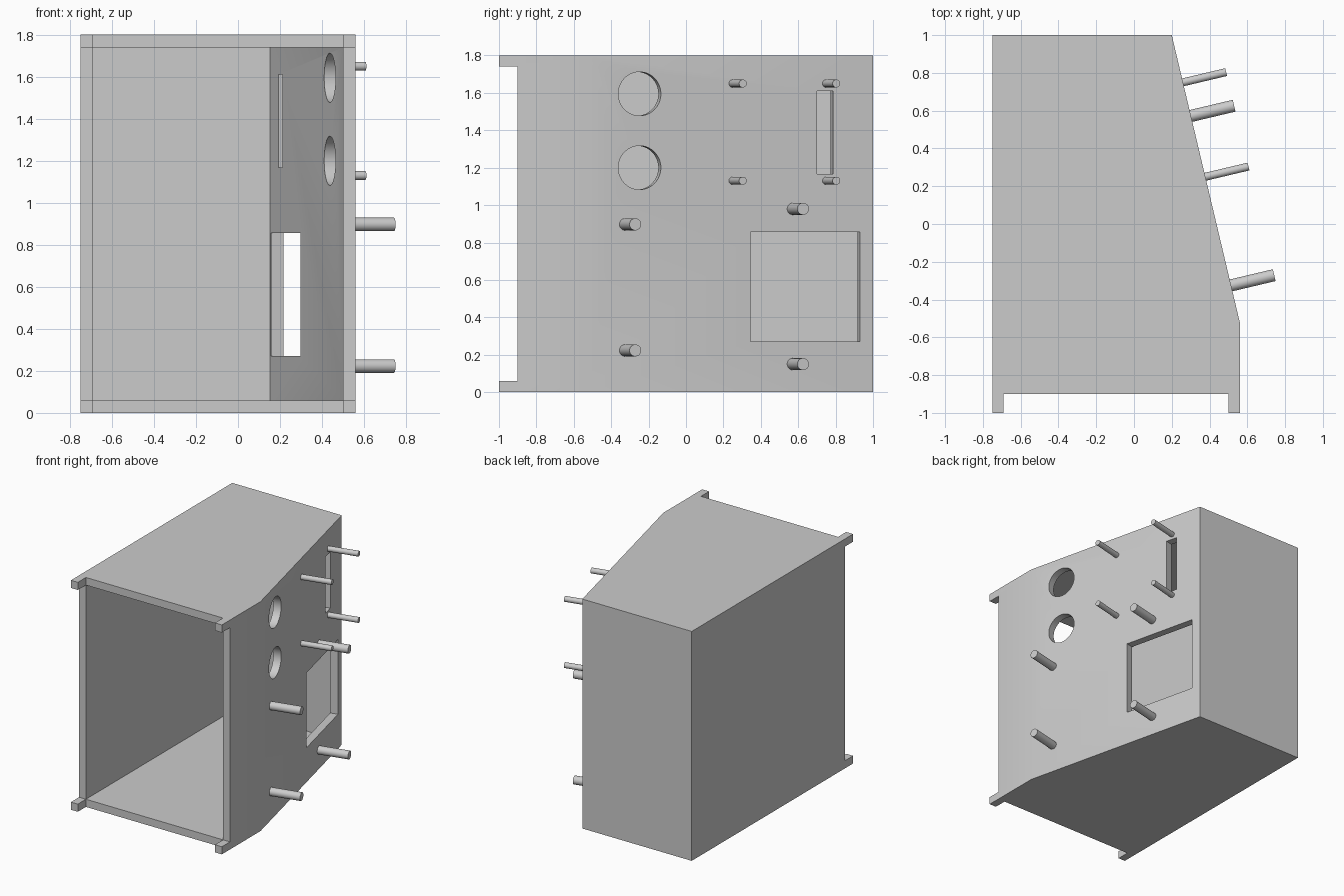
import bpy, bmesh, math
from mathutils import Matrix, Vector

if "Cube" in bpy.data.objects:
    bpy.data.objects.remove(bpy.data.objects["Cube"])

grey = bpy.data.materials.new("light_grey")
grey.use_nodes = True
COLOUR = (0.6, 0.6, 0.6, 1)
grey.diffuse_color = COLOUR
grey.node_tree.nodes["Principled BSDF"].inputs["Base Color"].default_value = COLOUR

WALL, HEIGHT, FRONT = 0.06, 1.8, -0.9
LEFT, RIGHT, BACK_RIGHT, BEND = -0.75, 0.56, 0.2, -0.52
SLOPE = (RIGHT - BACK_RIGHT) / (1 - BEND)
TILT = math.atan(SLOPE)


def make_object(name, bm):
    bmesh.ops.recalc_face_normals(bm, faces=bm.faces)
    mesh = bpy.data.meshes.new(name)
    bm.to_mesh(mesh)
    bm.free()
    obj = bpy.data.objects.new(name, mesh)
    bpy.context.collection.objects.link(obj)
    mesh.materials.append(grey)
    return obj


def prism(name, outline, z0, z1):
    """Upright prism from a plan outline."""
    bm = bmesh.new()
    face = bm.faces.new([bm.verts.new((x, y, z0)) for x, y in outline])
    top = bmesh.ops.extrude_face_region(bm, geom=[face])["geom"]
    bmesh.ops.translate(bm, vec=(0, 0, z1 - z0),
                        verts=[v for v in top if isinstance(v, bmesh.types.BMVert)])
    return make_object(name, bm)


def rectangle(x0, x1, y0, y1):
    return [(x0, y0), (x1, y0), (x1, y1), (x0, y1)]


def on_panel(y, z):
    """Frame on the slanted panel whose local x points outwards."""
    x = RIGHT - (y - BEND) * SLOPE
    return Matrix.Translation((x, y, z)) @ Matrix.Rotation(TILT, 4, "Z")


def rod(name, y, z, radius, start, end, segments=32):
    bm = bmesh.new()
    place = (on_panel(y, z) @ Matrix.Translation(((start + end) / 2, 0, 0))
             @ Matrix.Rotation(math.pi / 2, 4, "Y"))
    bmesh.ops.create_cone(bm, cap_ends=True, segments=segments, radius1=radius,
                          radius2=radius, depth=end - start, matrix=place)
    return make_object(name, bm)


def window(name, y0, y1, z0, z1):
    """Rectangular cutter square to the slanted panel."""
    bm = bmesh.new()
    size = Vector((0.2, (y1 - y0) / math.cos(TILT), z1 - z0))
    place = on_panel((y0 + y1) / 2, (z0 + z1) / 2) @ Matrix.Diagonal(size).to_4x4()
    bmesh.ops.create_cube(bm, size=1, matrix=place)
    return make_object(name, bm)


def smooth(obj):
    bpy.ops.object.select_all(action="DESELECT")
    obj.select_set(True)
    bpy.context.view_layer.objects.active = obj
    bpy.ops.object.shade_smooth_by_angle(angle=math.radians(30))


def cut(obj, cutter):
    cutter.hide_render = True
    mod = obj.modifiers.new("cut", "BOOLEAN")
    mod.operation, mod.solver, mod.object = "DIFFERENCE", "EXACT", cutter
    bpy.context.view_layer.objects.active = obj
    bpy.ops.object.modifier_apply(modifier=mod.name)
    bpy.data.objects.remove(cutter)


# Enclosure with one slanted side
enclosure = prism("enclosure", [(LEFT, -1), (RIGHT, -1), (RIGHT, BEND),
                                (BACK_RIGHT, 1), (LEFT, 1)], 0, HEIGHT)

# Trim the front edge so that only the four corner tabs stand proud
cut(enclosure, prism("trim_across", rectangle(-2, 2, -2, FRONT), WALL, HEIGHT - WALL))
cut(enclosure, prism("trim_upright", rectangle(LEFT + WALL, RIGHT - WALL, -2, FRONT), -1, 3))

# Hollow interior, open at the front
inner_bend = BEND - WALL * math.tan(TILT / 2)
inner_back = 1 - WALL
inner_corner = RIGHT - WALL - (inner_back - inner_bend) * SLOPE
cut(enclosure, prism("cavity", [(LEFT + WALL, -1.2), (RIGHT - WALL, -1.2),
                                (RIGHT - WALL, inner_bend), (inner_corner, inner_back),
                                (LEFT + WALL, inner_back)], WALL, HEIGHT - WALL))

# Openings in the slanted panel
for z in (1.2, 1.595):
    cut(enclosure, rod("round_hole", -0.248, z, 0.117, -0.1, 0.1, 64))
cut(enclosure, window("square_window", 0.345, 0.93, 0.27, 0.857))
cut(enclosure, window("slot", 0.70, 0.787, 1.167, 1.61))
smooth(enclosure)

# Mounting pegs: (name, y, heights, radius, length)
for name, y, heights, radius, length in (
        ("front_large_peg", -0.325, (0.223, 0.897), 0.032, 0.235),
        ("rear_large_peg", 0.572, (0.15, 0.98), 0.032, 0.235),
        ("front_small_peg", 0.25, (1.13, 1.65), 0.021, 0.235),
        ("rear_small_peg", 0.75, (1.13, 1.65), 0.021, 0.235)):
    for level, z in zip(("lower", "upper"), heights):
        smooth(rod(f"{name}_{level}", y, z, radius, -0.02, length))
